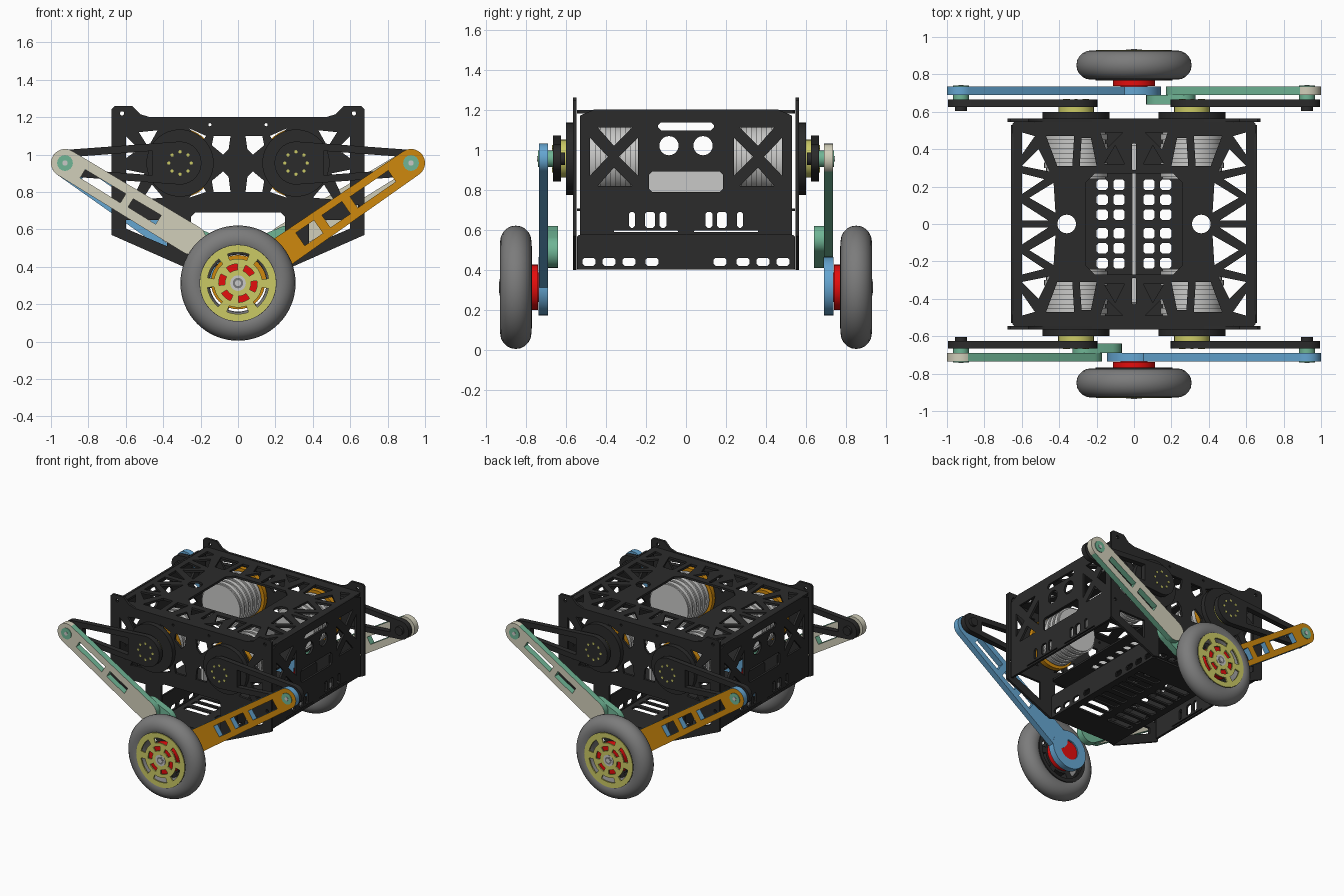
import bpy, bmesh, math
from mathutils import Matrix, Vector

if "Cube" in bpy.data.objects:
    bpy.data.objects.remove(bpy.data.objects["Cube"])


def material(name, rgb):
    m = bpy.data.materials.new(name)
    m.use_nodes = True
    m.diffuse_color = (*rgb, 1)
    m.node_tree.nodes["Principled BSDF"].inputs["Base Color"].default_value = (*rgb, 1)
    return m


BLACK = material("black", (0.024, 0.024, 0.024))
GREY = material("tyre grey", (0.2, 0.2, 0.2))
YELLOW = material("yellow", (0.6, 0.59, 0.13))
RED = material("red", (0.78, 0.004, 0.004))
ORANGE = material("orange", (0.62, 0.25, 0.004))
BLUE = material("blue", (0.13, 0.38, 0.64))
GREEN = material("green", (0.16, 0.46, 0.3))
CREAM = material("cream", (0.64, 0.62, 0.49))
SILVER = material("light grey", (0.58, 0.58, 0.57))

I = Matrix.Identity(4)
AY = Matrix.Rotation(math.pi / 2, 4, 'X')   # local xy -> world xz, local z -> -y
AX = Matrix(((0, 0, 1, 0), (1, 0, 0, 0), (0, 1, 0, 0), (0, 0, 0, 1)))   # local xy -> world yz
parts = []


def add(name, mesh, M, *mats):
    o = bpy.data.objects.new(name, mesh)
    bpy.context.collection.objects.link(o)
    mesh.materials.clear()
    for m in mats:
        mesh.materials.append(m)
    o.matrix_world = M
    parts.append(o)
    return o


def move(x, y, z):
    return Matrix.Translation((x, y, z))


# ---- 2D shapes ----
def circle(cx, cy, r, n=24):
    return [(cx + r * math.cos(2 * math.pi * i / n), cy + r * math.sin(2 * math.pi * i / n)) for i in range(n)]


def rect(cx, cy, w, h, c=0.01):
    a, b = w / 2, h / 2
    q = [(a, b - c), (a - c, b), (c - a, b), (-a, b - c), (-a, c - b), (c - a, -b), (a - c, -b), (a, c - b)]
    return [(cx + x, cy + y) for x, y in q]


def capsule(p, r, q, s, n=14):
    """Outline of two circles joined by tangents."""
    d = Vector(q) - Vector(p)
    a, t = math.atan2(d.y, d.x), math.acos((r - s) / d.length)
    arc = lambda c, rad, a0, a1: [(c[0] + rad * math.cos(a0 + (a1 - a0) * i / n),
                                   c[1] + rad * math.sin(a0 + (a1 - a0) * i / n)) for i in range(n + 1)]
    return arc(p, r, a + t, a + 2 * math.pi - t) + arc(q, s, a - t, a + t)


def window(p, q, t0, t1, w0, w1):
    """Four sided opening along the line p-q."""
    p, q = Vector(p), Vector(q)
    n = (q - p).normalized().orthogonal()
    a, b = p.lerp(q, t0), p.lerp(q, t1)
    return [tuple(v) for v in (a + n * w0, b + n * w1, b - n * w1, a - n * w0)]


def arc_slots(r0, r1, start, span, count=6, n=6):
    at = lambda r, a: (r * math.cos(a), r * math.sin(a))
    return [[at(r1, a + span * i / n) for i in range(n + 1)] + [at(r0, a + span * i / n) for i in range(n, -1, -1)]
            for a in (start + 2 * math.pi * k / count for k in range(count))]


def mirror(loops, sy=(1,)):
    return [[(x * i, y * j) for x, y in lp] for lp in loops for i in (1, -1) for j in sy]


# ---- solids ----
def plate(name, outline, holes, thick, M, *mats):
    cu = bpy.data.curves.new(name, 'CURVE')
    cu.dimensions, cu.fill_mode, cu.extrude = '2D', 'BOTH', thick / 2
    for lp in [outline] + holes:
        s = cu.splines.new('POLY')
        s.points.add(len(lp) - 1)
        for pt, (x, y) in zip(s.points, lp):
            pt.co = (x, y, 0, 1)
        s.use_cyclic_u = True
    tmp = bpy.data.objects.new(name + "_outline", cu)
    bpy.context.collection.objects.link(tmp)
    dg = bpy.context.evaluated_depsgraph_get()
    me = bpy.data.meshes.new_from_object(tmp.evaluated_get(dg))
    bpy.data.objects.remove(tmp)
    bm = bmesh.new()
    bm.from_mesh(me)
    bmesh.ops.remove_doubles(bm, verts=bm.verts, dist=1e-5)
    bmesh.ops.recalc_face_normals(bm, faces=bm.faces)
    bm.to_mesh(me)
    bm.free()
    return add(name, me, M, *mats)


def cyl(name, x, z, r, y0, y1, mat, T=I, n=36):
    me = bpy.data.meshes.new(name)
    bm = bmesh.new()
    bmesh.ops.create_cone(bm, cap_ends=True, segments=n, radius1=r, radius2=r, depth=abs(y1 - y0))
    bm.to_mesh(me)
    bm.free()
    return add(name, me, T @ move(x, (y0 + y1) / 2, z) @ AY, mat)


def slab(name, outline, holes, y0, y1, T, *mats):
    return plate(name, outline, holes, abs(y1 - y0), T @ move(0, (y0 + y1) / 2, 0) @ AY, *mats)


def paint(o, rule):
    """Second material on the faces that meet the rule."""
    for f in o.data.polygons:
        f.material_index = int(rule(f))


# ---- chassis ----
half = [(0.47, 1.2), (0.52, 1.215), (0.565, 1.26), (0.66, 1.26), (0.675, 1.245), (0.675, 0.57),
        (0.29, 0.40), (0.25, 0.41), (0.25, 0.67), (0.23, 0.69)]
outline = half + [(-x, z) for x, z in reversed(half)]
holes = mirror([
    [(0.04, 1.1), (0.13, 1.1), (0.14, 1.05), (0.08, 1.0), (0.05, 1.03)],
    [(0.04, 0.8), (0.13, 0.8), (0.14, 0.86), (0.08, 0.91), (0.05, 0.88)],
    [(0.17, 0.8), (0.26, 0.77), (0.2, 0.85)], [(0.17, 1.1), (0.26, 1.14), (0.2, 1.06)],
    [(0.43, 1.13), (0.53, 1.12), (0.48, 1.04)], [(0.6, 1.1), (0.6, 0.98), (0.53, 1.03)],
    [(0.5, 0.9), (0.6, 0.92), (0.6, 0.82), (0.55, 0.79)], [(0.4, 0.77), (0.51, 0.76), (0.46, 0.84)],
    [(0.38, 0.51), (0.6, 0.605), (0.6, 0.65), (0.38, 0.65)],
    circle(0.62, 1.22, 0.012, 8), circle(0.64, 0.72, 0.012, 8), circle(0.15, 1.16, 0.009, 8)])
for side, y in (("front", -0.555), ("back", 0.555)):
    plate(side + "_plate", outline, holes, 0.018, move(0, y, 0) @ AY, BLACK)

side_half = [(0.46, 1.2), (0.53, 1.17), (0.53, 0.575)]
side_outline = side_half + [(-y, z) for y, z in reversed(side_half)]
side_holes = mirror([
    [(0.24, 1.06), (0.24, 0.87), (0.335, 0.965)], [(0.27, 1.11), (0.44, 1.11), (0.36, 1.02)],
    [(0.27, 0.82), (0.44, 0.82), (0.36, 0.91)], [(0.48, 1.06), (0.48, 0.87), (0.39, 0.965)],
    circle(0.085, 1.02, 0.048), rect(0.27, 0.65, 0.03, 0.08), rect(0.18, 0.65, 0.05, 0.08),
    rect(0.115, 0.65, 0.035, 0.08), rect(0.2, 0.592, 0.32, 0.008, 0.002)])
side_holes += [rect(0, 1.117, 0.28, 0.04, 0.015), rect(0, 0.84, 0.37, 0.1, 0.015)]
wall_holes = mirror([rect(y, 0.44, 0.065, 0.04, 0.01) for y in (0.17, 0.285, 0.385, 0.485)])
for side, s in (("left", 1), ("right", -1)):
    plate(side + "_side_plate", side_outline, side_holes, 0.016, move(0.65 * s, 0, 0) @ AX, BLACK)
    plate(side + "_tray_wall", rect(0, 0.4875, 1.09, 0.173), wall_holes, 0.014, move(0.275 * s, 0, 0) @ AX, BLACK)

top_holes = mirror([
    [(0.2, 0.31), (0.29, 0.31), (0.28, 0.46), (0.23, 0.46)], [(0.33, 0.31), (0.41, 0.31), (0.47, 0.47), (0.32, 0.47)],
    [(0.46, 0.02), (0.6, 0.02), (0.6, 0.11)], [(0.42, 0.06), (0.56, 0.14), (0.43, 0.22)],
    [(0.6, 0.16), (0.6, 0.27), (0.48, 0.24)], [(0.45, 0.28), (0.6, 0.31), (0.51, 0.4)],
    [(0.6, 0.37), (0.6, 0.49), (0.53, 0.47)], [(0.05, 0.32), (0.16, 0.32), (0.1, 0.42)],
    [(0.06, 0.49), (0.18, 0.49), (0.15, 0.4)]], sy=(1, -1))
top_holes += [circle(0.36, 0, 0.05), circle(-0.36, 0, 0.05), rect(0, 0, 0.52, 0.54, 0.05),
              rect(0, 0.36, 0.024, 0.14, 0.005), rect(0, -0.36, 0.024, 0.14, 0.005)]
plate("top_plate", rect(0, 0, 1.3, 1.09), top_holes, 0.016, move(0, 0, 1.19), BLACK)
grid = mirror([rect(x, y, 0.06, 0.055) for x in (0.08, 0.17) for y in (0.05, 0.13, 0.21)], sy=(1, -1))
ladder = mirror([rect(0.13, y, 0.2, 0.058) for y in (0.05, 0.13, 0.21, 0.3)], sy=(1, -1))
plate("floor_plate", rect(0, 0, 0.56, 1.09), grid, 0.014, move(0, 0, 0.7), BLACK)
plate("bottom_plate", rect(0, 0, 0.56, 1.09), ladder, 0.014, move(0, 0, 0.408), BLACK)
plate("centre_divider", rect(0, 0.8, 0.86, 0.18), [], 0.02, AX, SILVER)


# ---- one end: hip drives, linkage and wheel (built for the front) ----
def build_end(end, T):
    hip_z, knee, wheel = 0.955, 0.925, (0, 0.318)
    for side, s in (("left", 1), ("right", -1)):
        tag, hx = f"{end}_{side}_", 0.31 * s
        # finned motor behind the plate
        cyl(tag + "motor", hx, hip_z, 0.16, -0.49, -0.24, SILVER, T)
        for i in range(5):
            cyl(tag + f"motor_fin_{i}", hx, hip_z, 0.17, -0.25 - 0.05 * i, -0.28 - 0.05 * i, SILVER, T)
        cyl(tag + "motor_mount", hx, hip_z, 0.185, -0.53, -0.495, ORANGE, T)
        # hip boss and upper link
        cyl(tag + "hip_boss", hx, hip_z, 0.18, -0.6, -0.56, BLACK, T)
        cyl(tag + "hip_spacer", hx, hip_z, 0.095, -0.632, -0.6, YELLOW, T)
        a, b = (hx, hip_z), (knee * s, hip_z)
        slab(tag + "upper_link", capsule(a, 0.115, b, 0.07), [window(a, b, 0.24, 0.86, 0.065, 0.036)],
             -0.665, -0.625, T, BLACK)
        for i in range(8):
            t = i * math.pi / 4
            cyl(tag + f"hip_bolt_{i}", hx + 0.06 * math.cos(t), hip_z + 0.06 * math.sin(t), 0.009,
                -0.668, -0.66, YELLOW, T, 8)
        # knee pivot
        cyl(tag + "knee_shaft", knee * s, hip_z, 0.042, -0.692, -0.66, GREEN, T, 24)
        cyl(tag + "knee_nut", knee * s, hip_z, 0.032, -0.627, -0.603, BLACK, T, 24)
        cyl(tag + "knee_cap", knee * s, hip_z, 0.042, -0.74, -0.73, GREEN, T, 24)
        cyl(tag + "knee_pin", knee * s, hip_z, 0.014, -0.743, -0.738, SILVER, T, 12)

    # main lower link with the wheel carrier
    outer = lambda f: f.normal.z > 0.9
    tip = (knee, hip_z)
    wins = [window(tip, wheel, t0, t1, w, w) for t0, t1, w in
            ((0.11, 0.33, 0.036), (0.375, 0.49, 0.04), (0.535, 0.64, 0.042))]
    paint(slab(end + "_main_lower_link", capsule(tip, 0.075, (0.1, 0.385), 0.085), wins,
               -0.735, -0.69, T, BLUE, ORANGE), outer)
    paint(slab(end + "_wheel_carrier", circle(*wheel, 0.145, 40), [circle(*wheel, 0.075)],
               -0.736, -0.689, T, BLUE, ORANGE), outer)
    # second lower link with its offset joint
    tip, joint = (-knee, hip_z), (-0.25, 0.545)
    wins = [window(tip, joint, t0, t1, 0.026, 0.028) for t0, t1 in ((0.14, 0.46), (0.52, 0.74))]
    paint(slab(end + "_second_lower_link", capsule(tip, 0.075, joint, 0.08), wins, -0.735, -0.69, T, GREEN, CREAM),
          lambda f: abs(f.normal.z) > 0.9 or f.center.x < -0.89)
    slab(end + "_link_joint", capsule((-0.26, 0.55), 0.07, (-0.145, 0.49), 0.08), [], -0.69, -0.64, T, GREEN)

    # wheel
    bpy.ops.mesh.primitive_torus_add(major_segments=64, minor_segments=20, major_radius=0.23, minor_radius=0.078)
    o = bpy.context.object
    o.name = end + "_tyre"
    o.data.materials.append(GREY)
    o.matrix_world = T @ move(0, -0.85, 0.313) @ AY
    parts.append(o)
    W = T @ move(0, 0, 0.313)
    slots = arc_slots(0.13, 0.165, 0.15, 0.72)
    slab(end + "_rim", circle(0, 0, 0.206, 48), [circle(0, 0, 0.178, 36)], -0.925, -0.768, W, BLACK)
    slab(end + "_rim_web", circle(0, 0, 0.182, 48), slots, -0.86, -0.79, W, BLACK)
    slab(end + "_hub_plate", circle(0, 0, 0.203, 48), slots + arc_slots(0.07, 0.103, 0.55, 0.62),
         -0.93, -0.92, W, YELLOW)
    cyl(end + "_hub_motor_face", 0, 0, 0.118, -0.905, -0.855, RED, W)
    cyl(end + "_hub_motor", 0, 0, 0.113, -0.795, -0.738, RED, W)
    cyl(end + "_hub_motor_core", 0, 0, 0.073, -0.74, -0.695, RED, W)
    cyl(end + "_axle_ring", 0, 0, 0.042, -0.932, -0.92, SILVER, W, 24)
    cyl(end + "_axle_cap", 0, 0, 0.028, -0.9335, -0.92, GREY, W, 24)
    cyl(end + "_axle_pin", 0, 0, 0.016, -0.935, -0.92, SILVER, W, 16)


build_end("front", I)
build_end("back", Matrix.Rotation(math.pi, 4, 'Z'))

# smooth round sides, keep the edges sharp
bpy.ops.object.select_all(action='DESELECT')
for o in parts:
    o.select_set(True)
bpy.context.view_layer.objects.active = parts[0]
bpy.ops.object.shade_smooth_by_angle(angle=math.radians(32))
